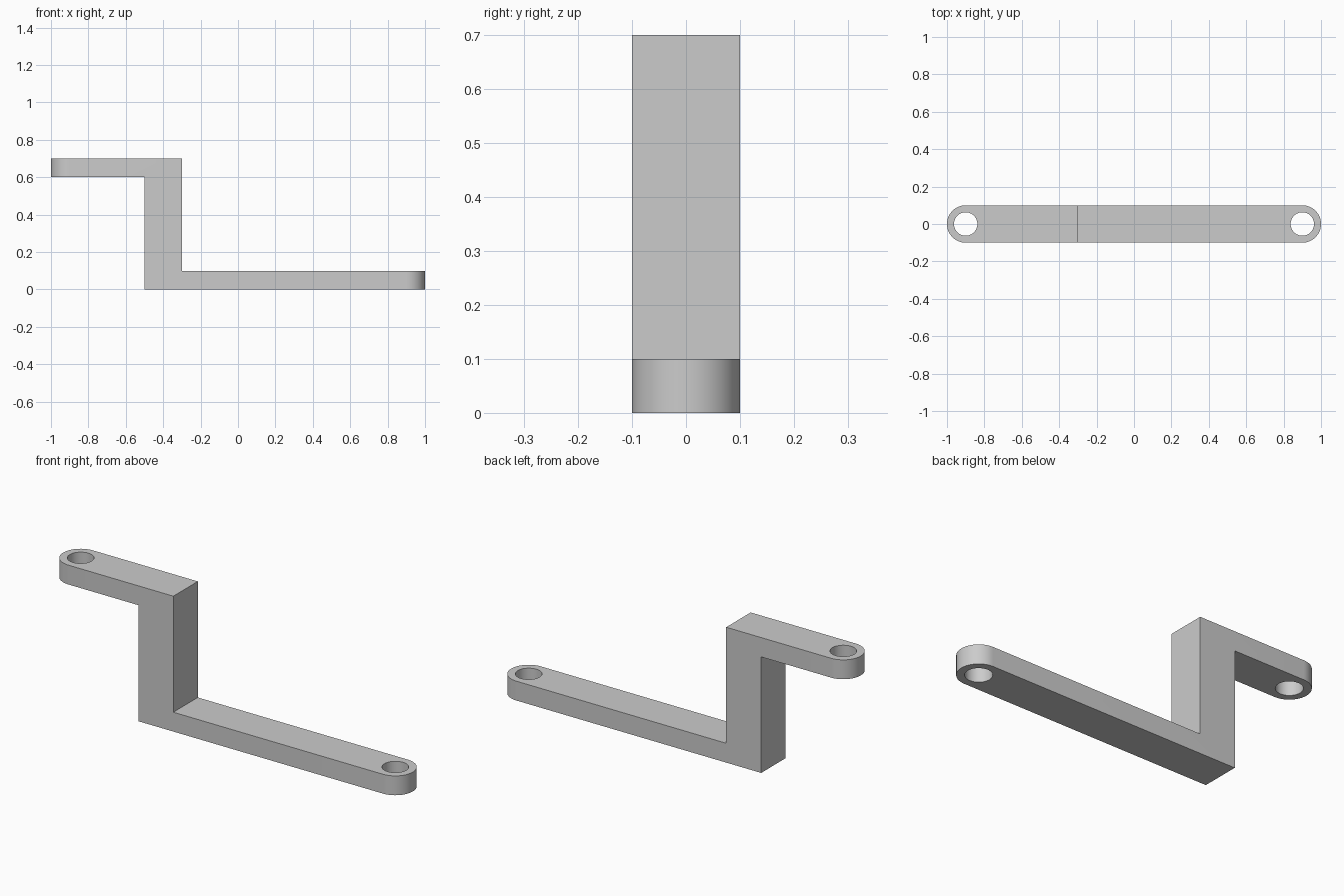
import bpy
import bmesh
from math import cos, sin, pi, radians

HALF_LENGTH = 1.0
HALF_WIDTH = 0.1
HOLE_RADIUS = 0.0625
HOLE_X = HALF_LENGTH - HALF_WIDTH

cube = bpy.data.objects.get("Cube")
if cube:
    bpy.data.objects.remove(cube, do_unlink=True)

grey = bpy.data.materials.new("plain grey")
grey.use_nodes = True
colour = (0.6, 0.6, 0.6, 1)
grey.diffuse_color = colour
grey.node_tree.nodes["Principled BSDF"].inputs["Base Color"].default_value = colour


def prism(name, outline, offset):
    """Extrude a closed outline of 3D points along an offset."""
    bm = bmesh.new()
    face = bm.faces.new([bm.verts.new(p) for p in outline])
    extruded = bmesh.ops.extrude_face_region(bm, geom=[face])["geom"]
    moved = [v for v in extruded if isinstance(v, bmesh.types.BMVert)]
    bmesh.ops.translate(bm, verts=moved, vec=offset)
    bmesh.ops.recalc_face_normals(bm, faces=bm.faces)
    mesh = bpy.data.meshes.new(name)
    bm.to_mesh(mesh)
    bm.free()
    mesh.materials.append(grey)
    obj = bpy.data.objects.new(name, mesh)
    bpy.context.collection.objects.link(obj)
    return obj


def arc(x, radius, start, sweep, steps, z):
    return [(x + radius * cos(start + sweep * i / steps),
             radius * sin(start + sweep * i / steps), z) for i in range(steps + 1)]


# Stepped side profile, oversized so the plan outline trims its ends and sides
profile = [(-1.2, 0.6), (-0.5, 0.6), (-0.5, 0), (1.2, 0),
           (1.2, 0.1), (-0.3, 0.1), (-0.3, 0.7), (-1.2, 0.7)]
bracket = prism("stepped_bracket", [(x, -0.2, z) for x, z in profile], (0, 0.4, 0))

# Round-ended plan outline and the two bolt holes
plan = (arc(HOLE_X, HALF_WIDTH, -pi / 2, pi, 32, -0.1)
        + arc(-HOLE_X, HALF_WIDTH, pi / 2, pi, 32, -0.1))
cutters = [(prism("plan_cutter", plan, (0, 0, 1)), 'INTERSECT')]
for side in (-1, 1):
    circle = arc(side * HOLE_X, HOLE_RADIUS, 0, 2 * pi, 64, -0.1)[:-1]
    cutters.append((prism("hole_cutter", circle, (0, 0, 1)), 'DIFFERENCE'))

for cutter, operation in cutters:
    cutter.hide_render = True
    mod = bracket.modifiers.new(cutter.name, 'BOOLEAN')
    mod.operation = operation
    mod.solver = 'EXACT'
    mod.object = cutter

# Apply the cuts, remove the cutters and smooth the round ends and holes
bpy.ops.object.select_all(action='DESELECT')
bracket.select_set(True)
bpy.context.view_layer.objects.active = bracket
for mod in list(bracket.modifiers):
    bpy.ops.object.modifier_apply(modifier=mod.name)
for cutter, _ in cutters:
    bpy.data.objects.remove(cutter, do_unlink=True)
bpy.ops.object.shade_smooth_by_angle(angle=radians(30))
